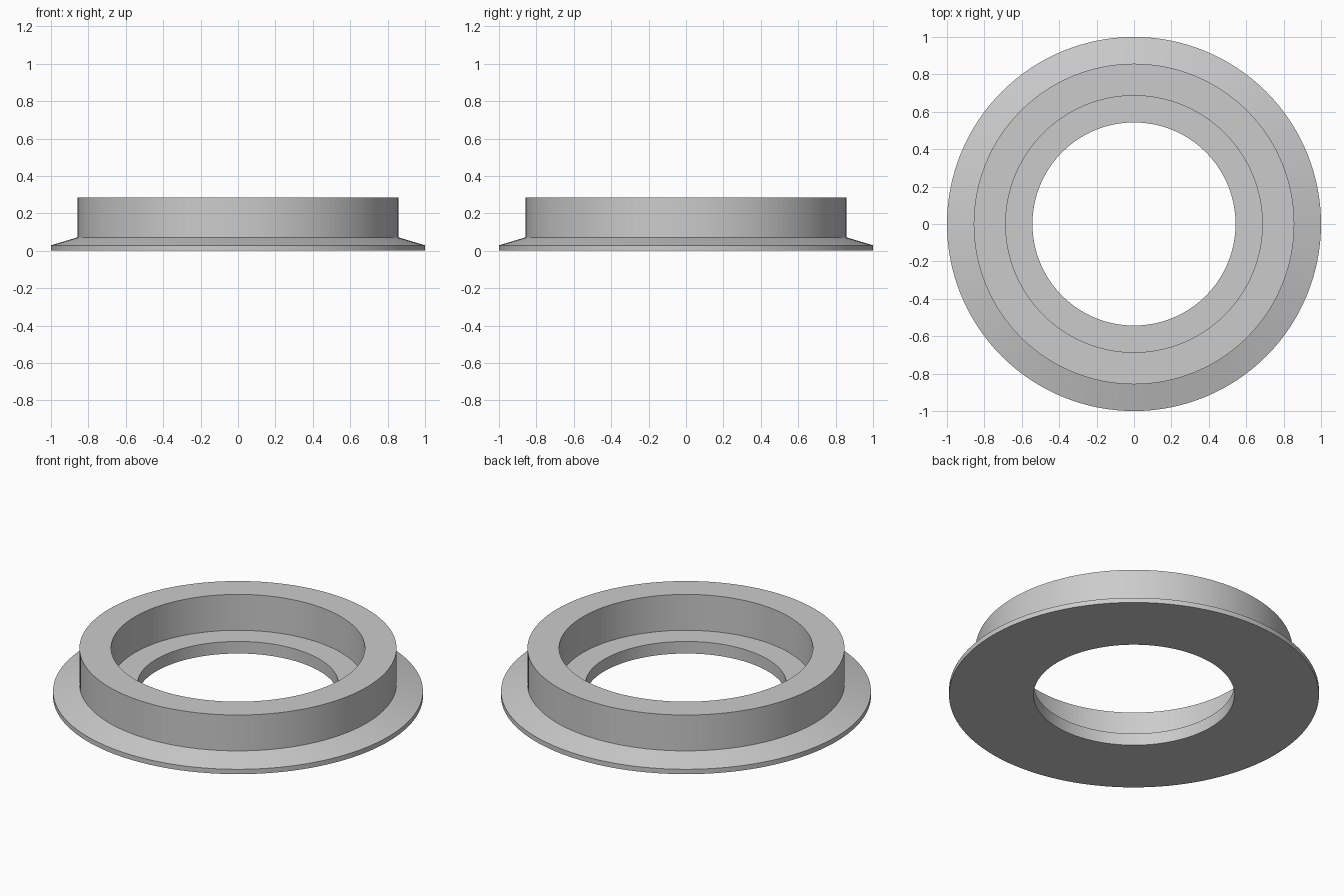
import bpy
import bmesh
import math

cube = bpy.data.objects.get("Cube")
if cube:
    bpy.data.objects.remove(cube, do_unlink=True)

SEGMENTS = 128

# Plain grey material
grey = bpy.data.materials.new("light_grey")
grey.use_nodes = True
colour = (0.6, 0.6, 0.6, 1)
grey.diffuse_color = colour
grey.node_tree.nodes["Principled BSDF"].inputs["Base Color"].default_value = colour

# Closed cross-section (radius, height): base, sloped flange, collar, inner ledge
profile = [
    (0.543, 0), (1, 0), (1, 0.029), (0.857, 0.072),
    (0.857, 0.286), (0.686, 0.286), (0.686, 0.072), (0.543, 0.072),
]


def lathe(name, section, material):
    """Revolve a closed section around the z axis."""
    bm = bmesh.new()
    rings = []
    for i in range(SEGMENTS):
        a = math.tau * i / SEGMENTS
        rings.append([bm.verts.new((r * math.cos(a), r * math.sin(a), z)) for r, z in section])
    n = len(section)
    for i, ring in enumerate(rings):
        after = rings[(i + 1) % SEGMENTS]
        for j in range(n):
            k = (j + 1) % n
            bm.faces.new((ring[j], after[j], after[k], ring[k]))
    bmesh.ops.recalc_face_normals(bm, faces=bm.faces)
    mesh = bpy.data.meshes.new(name)
    bm.to_mesh(mesh)
    bm.free()
    mesh.materials.append(material)
    obj = bpy.data.objects.new(name, mesh)
    bpy.context.collection.objects.link(obj)
    return obj


# Flanged ring with a stepped bore
ring = lathe("flanged_ring", profile, grey)
bpy.ops.object.select_all(action="DESELECT")
ring.select_set(True)
bpy.context.view_layer.objects.active = ring
bpy.ops.object.shade_smooth_by_angle(angle=math.radians(12))
